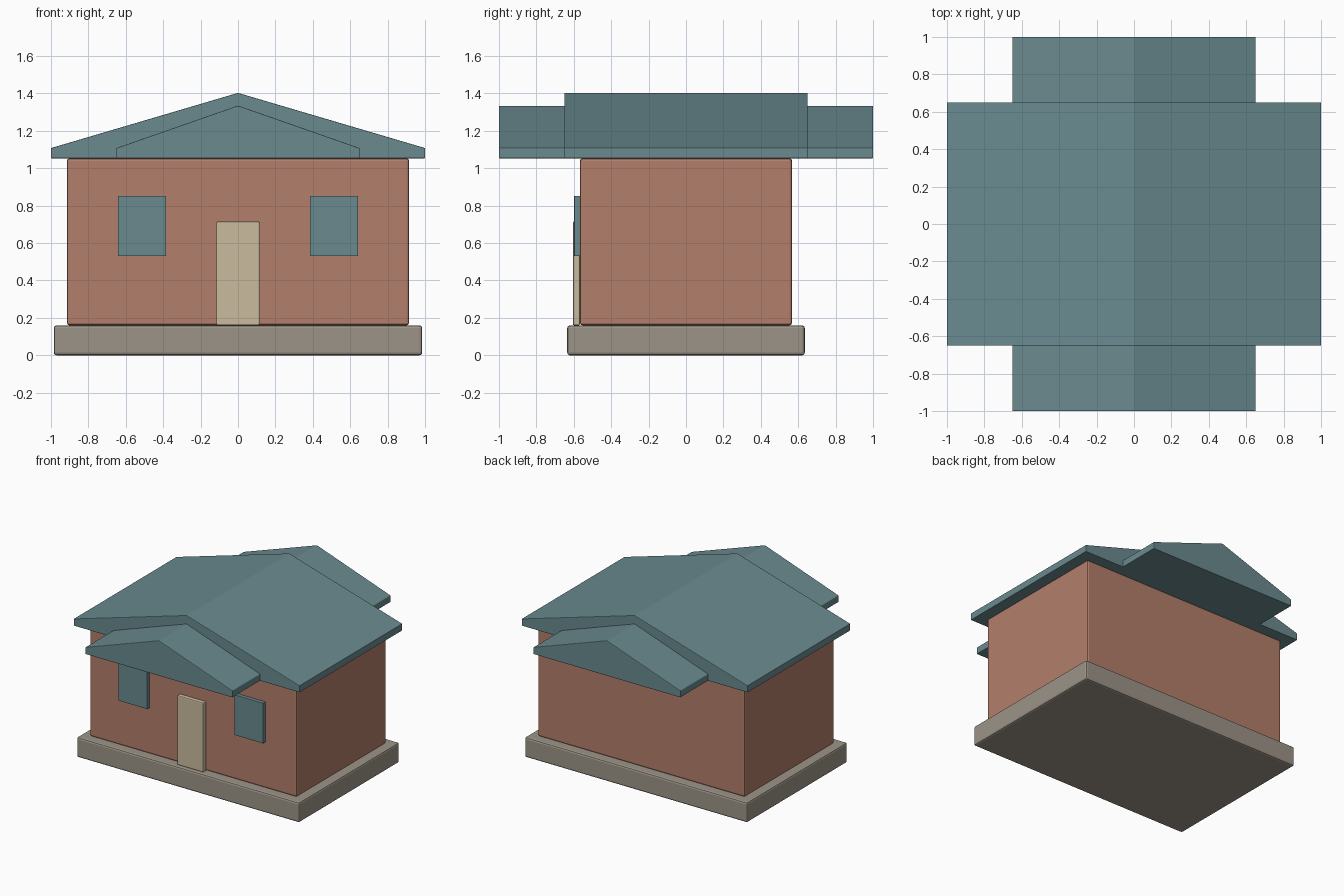
import bpy, bmesh

if "Cube" in bpy.data.objects:
    bpy.data.objects.remove(bpy.data.objects["Cube"])


def material(name, rgb):
    m = bpy.data.materials.new(name)
    m.diffuse_color = (*rgb, 1)
    m.use_nodes = True
    m.node_tree.nodes["Principled BSDF"].inputs["Base Color"].default_value = m.diffuse_color
    return m


BRICK = material("terracotta_wall", (0.45, 0.21, 0.145))
TEAL = material("slate_teal", (0.143, 0.255, 0.275))
STONE = material("grey_stone", (0.335, 0.295, 0.243))
CREAM = material("cream_door", (0.59, 0.50, 0.34))


def extrude(name, profile, y0, y1, mat, bevel=0.0):
    """Extrude an (x, z) profile along y, with softly bevelled edges."""
    bm = bmesh.new()
    face = bm.faces.new([bm.verts.new((x, y0, z)) for x, z in profile])
    geom = bmesh.ops.extrude_face_region(bm, geom=[face])["geom"]
    for v in geom:
        if isinstance(v, bmesh.types.BMVert):
            v.co.y = y1
    bmesh.ops.recalc_face_normals(bm, faces=bm.faces)
    mesh = bpy.data.meshes.new(name)
    bm.to_mesh(mesh)
    bm.free()
    mesh.materials.append(mat)
    ob = bpy.data.objects.new(name, mesh)
    bpy.context.collection.objects.link(ob)
    if bevel:
        mod = ob.modifiers.new("soft_edges", 'BEVEL')
        mod.width = bevel
        mod.segments = 2
        mod.limit_method = 'ANGLE'
    return ob


def box(name, x0, x1, y0, y1, z0, z1, mat, bevel=0.0):
    return extrude(name, [(x0, z0), (x1, z0), (x1, z1), (x0, z1)], y0, y1, mat, bevel)


def roof(name, half_width, half_depth, peak):
    # gable outline with a short upright eave
    low, eave = 1.053, 1.108
    outline = [(-half_width, low), (half_width, low), (half_width, eave),
               (0, peak), (-half_width, eave)]
    return extrude(name, outline, -half_depth, half_depth, TEAL, 0.004)


# foundation and walls
box("foundation", -0.985, 0.985, -0.635, 0.635, 0, 0.16, STONE, 0.014)
box("walls", -0.915, 0.915, -0.567, 0.567, 0.16, 1.053, BRICK, 0.014)

# wide main roof with a narrower roof running through it
roof("main_roof", 1.0, 0.65, 1.403)
roof("porch_roof", 0.65, 1.0, 1.335)

# door and windows on the front
box("door", -0.116, 0.116, -0.605, -0.567, 0.16, 0.716, CREAM, 0.008)
for side, x in (("left", -0.513), ("right", 0.513)):
    box(side + "_window", x - 0.128, x + 0.128, -0.598, -0.567, 0.53, 0.852, TEAL, 0.002)
